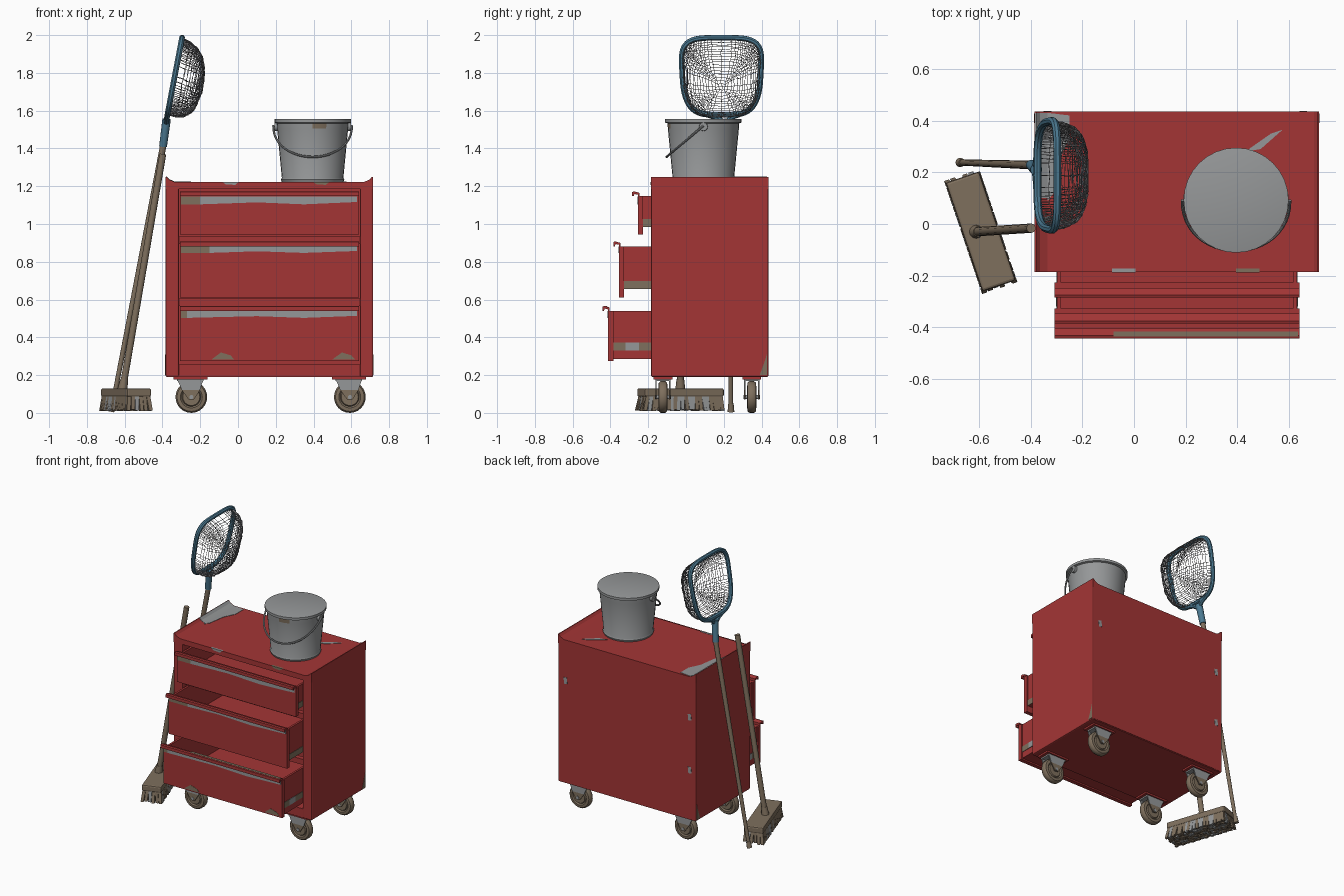
import bpy, bmesh, math, random
from mathutils import Vector, Matrix

if "Cube" in bpy.data.objects:
    bpy.data.objects.remove(bpy.data.objects["Cube"])

random.seed(4)


def material(name, rgb):
    m = bpy.data.materials.new(name)
    m.diffuse_color = (*rgb, 1)
    m.use_nodes = True
    m.node_tree.nodes["Principled BSDF"].inputs["Base Color"].default_value = m.diffuse_color
    return m


RED = material("red paint", (0.37, 0.036, 0.036))
STEEL = material("grey steel", (0.30, 0.31, 0.315))
WOOD = material("worn brown", (0.21, 0.16, 0.11))
TEAL = material("teal plastic", (0.07, 0.19, 0.28))
DARK = material("grey netting", (0.2, 0.2, 0.21))


def finish(name, bm, mats, smooth=False):
    bmesh.ops.recalc_face_normals(bm, faces=bm.faces)
    me = bpy.data.meshes.new(name)
    bm.to_mesh(me)
    bm.free()
    ob = bpy.data.objects.new(name, me)
    bpy.context.collection.objects.link(ob)
    for m in mats if isinstance(mats, list) else [mats]:
        me.materials.append(m)
    if smooth:
        shade(ob)
    return ob


def shade(ob):
    bpy.ops.object.select_all(action='DESELECT')
    ob.select_set(True)
    bpy.context.view_layer.objects.active = ob
    bpy.ops.object.shade_smooth_by_angle(angle=math.radians(40))


def box(name, x, y, z, mat, bevel=0, matrix=None):
    bm = bmesh.new()
    bmesh.ops.create_cube(bm, size=1)
    for v in bm.verts:
        v.co = [a[0] + (c + 0.5) * (a[1] - a[0]) for a, c in zip((x, y, z), v.co)]
    if bevel:
        bmesh.ops.bevel(bm, geom=bm.edges[:], offset=bevel, segments=2, profile=0.5, affect='EDGES')
    if matrix:
        bm.transform(matrix)
    return finish(name, bm, mat)


def prism(name, pts, axis, a, b, mat):
    """Extrude a 2D outline along one axis; the other two axes keep x, y, z order."""
    bm = bmesh.new()
    place = lambda p, t: {'x': (t, *p), 'y': (p[0], t, p[1]), 'z': (*p, t)}[axis]
    lo = [bm.verts.new(place(p, a)) for p in pts]
    hi = [bm.verts.new(place(p, b)) for p in pts]
    bm.faces.new(lo)
    bm.faces.new(hi)
    for i in range(len(pts)):
        j = (i + 1) % len(pts)
        bm.faces.new((lo[i], lo[j], hi[j], hi[i]))
    return finish(name, bm, mat)


def lathe(name, prof, mats, seg, matrix, rule=None):
    bm = bmesh.new()
    vs = [bm.verts.new((r, 0, h)) for r, h in prof]
    es = [bm.edges.new(p) for p in zip(vs, vs[1:])]
    bmesh.ops.spin(bm, geom=vs + es, axis=(0, 0, 1), cent=(0, 0, 0), angle=2 * math.pi, steps=seg)
    bmesh.ops.remove_doubles(bm, verts=bm.verts, dist=1e-4)
    if rule:
        for f in bm.faces:
            f.material_index = rule(f.calc_center_median())
    bm.transform(matrix)
    return finish(name, bm, mats, True)


def rod(name, p, q, r0, r1, mat, seg=12):
    p, q = Vector(p), Vector(q)
    bm = bmesh.new()
    rot = (q - p).to_track_quat('Z', 'Y').to_matrix().to_4x4()
    bmesh.ops.create_cone(bm, cap_ends=True, segments=seg, radius1=r0, radius2=r1, depth=(q - p).length,
                          matrix=Matrix.Translation((p + q) / 2) @ rot)
    return finish(name, bm, mat, True)


def tube(name, pts, r, mat, cyclic=False):
    cu = bpy.data.curves.new(name, 'CURVE')
    cu.dimensions = '3D'
    cu.bevel_depth, cu.bevel_resolution = r, 2
    cu.use_fill_caps = True
    sp = cu.splines.new('POLY')
    sp.points.add(len(pts) - 1)
    for s, p in zip(sp.points, pts):
        s.co = (*p, 1)
    sp.use_cyclic_u = cyclic
    ob = bpy.data.objects.new(name, cu)
    bpy.context.collection.objects.link(ob)
    cu.materials.append(mat)
    bpy.ops.object.select_all(action='DESELECT')
    ob.select_set(True)
    bpy.context.view_layer.objects.active = ob
    bpy.ops.object.convert(target='MESH')
    shade(bpy.context.view_layer.objects.active)


# Cabinet carcass, open at the front
L, R, F, B = -0.384, 0.716, -0.185, 0.436
IL, IR = -0.312, 0.645
box("left_side", (L, IL), (F, B), (0.19, 1.21), RED, 0.008)
box("right_side", (IR, R), (F, B), (0.19, 1.21), RED, 0.008)
box("back_panel", (L + 0.01, R - 0.01), (B - 0.03, B), (0.195, 1.2), RED)
box("bottom_panel", (L + 0.01, R - 0.01), (F + 0.004, B - 0.004), (0.19, 0.255), RED)
prism("top_panel", [(L, 1.185), (L, 1.25), (L + 0.006, 1.25), (L + 0.02, 1.235), (L + 0.05, 1.222),
                    (R - 0.05, 1.222), (R - 0.02, 1.235), (R - 0.006, 1.25), (R, 1.25), (R, 1.185)],
      'y', F, B, RED)
for i, z in enumerate((0.565, 0.895)):
    box(f"drawer_rail_{i}", (IL, IR), (F + 0.015, F + 0.05), (z, z + 0.04), RED)

# Drawers: front depth, bottom, plate top, box bottom
for n, (yf, zb, zt, zbox) in enumerate([(-0.255, 0.945, 1.147, 0.985), (-0.355, 0.61, 0.882, 0.655),
                                        (-0.412, 0.275, 0.54, 0.285)]):
    d = f"drawer_{n + 1}_"
    x0, x1, yb = -0.307, 0.64, 0.3
    box(d + "front", (x0, x1), (yf, yf + 0.028), (zb, zt), RED)
    box(d + "left", (x0 + 0.01, x0 + 0.025), (yf + 0.02, yb), (zbox, zt), RED)
    box(d + "right", (x1 - 0.025, x1 - 0.01), (yf + 0.02, yb), (zbox, zt), RED)
    box(d + "back", (x0 + 0.01, x1 - 0.01), (yb, yb + 0.015), (zbox, zt), RED)
    box(d + "bottom", (x0 + 0.01, x1 - 0.01), (yf + 0.02, yb), (zbox, zbox + 0.015), RED)
    prism(d + "handle_lip", [(yf + 0.008, zt - 0.005), (yf + 0.008, zt + 0.018), (yf - 0.02, zt + 0.026),
                             (yf - 0.03, zt + 0.022), (yf - 0.03, zt), (yf - 0.022, zt),
                             (yf - 0.018, zt + 0.012), (yf, zt + 0.008), (yf, zt - 0.005)], 'x', x0, x1, RED)
    # worn strip below the lip
    h, xs, zs = (0.042, 0.034, 0.036)[n], (-0.2, -0.15, -0.27)[n], zt - 0.001
    box(d + "strip_brown", (x0 + 0.004, xs), (yf - 0.003, yf), (zs - h, zs), WOOD)
    prism(d + "strip_grey", [(xs, zs), (x1 - 0.01, zs), (x1 - 0.01, zs - h * 0.7), (0.35, zs - h),
                             (0.1, zs - h * 0.75), (xs, zs - h)], 'y', yf - 0.003, yf, STEEL)
    # runners on the outer sides
    zr = 0.33 if n == 2 else zbox
    for s, x in (("left", x0 + 0.007), ("right", x1 - 0.01)):
        box(d + s + "_runner", (x, x + 0.003), (yf + 0.028, F + 0.02), (zr, zr + 0.042), WOOD)
        if n == 2:
            box(d + s + "_bare_runner", (x - 0.001, x + 0.004), (-0.32, -0.25), (zr, zr + 0.042), STEEL)
box("lip_wear", (-0.08, 0.635), (-0.435, -0.415), (0.563, 0.5665), WOOD)

# Chipped paint
prism("top_chip_corner", [(L + 0.05, 0.09), (-0.31, 0.12), (-0.29, 0.25), (-0.25, 0.33), (-0.25, 0.42),
                          (L + 0.05, 0.43)], 'z', 1.22, 1.2245, STEEL)
prism("side_lip_chip", [(L + 0.002, 1.25), (L + 0.007, 1.252), (L + 0.021, 1.237), (L + 0.05, 1.2245),
                        (L + 0.05, 1.222), (L + 0.02, 1.235)], 'y', 0.1, 0.43, STEEL)
prism("top_chip_streak", [(0.43, 0.28), (0.49, 0.29), (0.575, 0.365), (0.53, 0.35)], 'z', 1.22, 1.2245, STEEL)
for nm, x, m in (("grey", -0.04, STEEL), ("brown", 0.44, WOOD)):
    prism("edge_chip_" + nm, [(x - 0.025, 1.21), (x + 0.025, 1.207), (x + 0.045, 1.2235), (x - 0.045, 1.2235)],
          'y', F - 0.002, F + 0.012, m)
for i, x in enumerate((-0.08, 0.56)):
    prism(f"drawer_chip_{i}", [(x - 0.06, 0.283), (x + 0.06, 0.283), (x + 0.04, 0.305), (x - 0.01, 0.32)],
          'y', -0.414, -0.41, WOOD)
for s, x in (("left", L), ("right", R)):
    prism(s + "_corner_rust", [(0.39, 0.2), (0.428, 0.2), (0.428, 0.31), (0.412, 0.26)], 'x', x - 0.002, x + 0.002, WOOD)
for i, (x, z) in enumerate(((-0.335, 0.93), (-0.335, 0.55), (0.655, 0.93))):
    prism(f"back_chip_{i}", [(x - 0.015, z - 0.02), (x + 0.01, z - 0.025), (x + 0.015, z + 0.02), (x - 0.01, z + 0.025)],
          'y', B - 0.002, B + 0.002, STEEL)

# Casters
half = [(0, 0.024), (0.045, 0.024), (0.05, 0.016), (0.058, 0.024), (0.076, 0.022), (0.084, 0.012)]
wheel = half + [(r, -h) for r, h in reversed(half)]
for i, (x, y) in enumerate([(cx, cy) for cx in (-0.247, 0.592) for cy in (-0.122, 0.348)]):
    c = f"caster_{i}_"
    lathe(c + "wheel", wheel, WOOD, 24, Matrix.Translation((x, y, 0.084)) @ Matrix.Rotation(math.pi / 2, 4, 'X'))
    box(c + "plate", (x - 0.095, x + 0.085), (y - 0.05, y + 0.05), (0.178, 0.192), RED)
    box(c + "crown", (x - 0.075, x + 0.065), (y - 0.04, y + 0.04), (0.168, 0.18), STEEL)
    for s in (-1, 1):
        prism(c + f"fork_{s}", [(x - 0.075, 0.178), (x + 0.065, 0.178), (x + 0.045, 0.12), (x - 0.05, 0.12)],
              'y', y + s * 0.033, y + s * 0.04, STEEL)
        prism(c + f"fork_leg_{s}", [(x - 0.05, 0.12), (x + 0.045, 0.12), (x + 0.014, 0.07), (x - 0.014, 0.07)],
              'y', y + s * 0.033, y + s * 0.04, WOOD)
    rod(c + "axle", (x, y - 0.043, 0.084), (x, y + 0.043, 0.084), 0.011, 0.011, STEEL)

# Bucket with closed top, a rust spot below the rim, and a hanging bail
bx, by = 0.395, 0.092
lathe("bucket", [(0, 1.222), (0.163, 1.222), (0.168, 1.235), (0.163, 1.245), (0.188, 1.505), (0.19, 1.533),
                 (0.203, 1.537), (0.203, 1.555), (0.197, 1.557), (0, 1.557)], [STEEL, WOOD], 32,
      Matrix.Translation((bx, by, 0)), lambda c: int(1.51 < c.z < 1.534 and c.y < 0 and 0 < c.x < 0.075))
for s in (-1, 1):
    rod(f"bucket_ear_{s}", (bx + s * 0.182, by, 1.515), (bx + s * 0.203, by, 1.515), 0.024, 0.022, STEEL)
bail = []
for i in range(25):
    a = math.pi * i / 24
    k = math.sin(a) ** 0.9
    bail.append((bx + 0.208 * math.cos(a), by - 0.195 * k, 1.52 - 0.165 * k))
tube("bucket_bail", bail, 0.006, STEEL)

# Broom
M = Matrix.Translation((-0.593, -0.029, 0)) @ Matrix.Rotation(math.atan2(-0.415, 0.14), 4, 'Z')
box("broom_head", (-0.222, 0.222), (-0.068, 0.068), (0.085, 0.13), WOOD, 0.01, M)
bm = bmesh.new()
corners = ((-1, -1), (1, -1), (1, 1), (-1, 1))
for i in range(22):
    for j in range(6):
        x, y = -0.203 + 0.406 * i / 21, -0.053 + 0.106 * j / 5
        top = Vector((x, y, 0.09))
        bot = Vector((x * 1.07 + random.uniform(-.006, .006), y * 1.18, random.uniform(0.01, 0.018)))
        ring = [[bm.verts.new(c + Vector((dx * w, dy * w, 0))) for dx, dy in corners]
                for c, w in ((top, 0.0105), (bot, 0.0095))]
        fs = [bm.faces.new(ring[1])]
        fs += [bm.faces.new((ring[0][k], ring[0][k - 1], ring[1][k - 1], ring[1][k])) for k in range(4)]
        grey = int(random.random() < 0.25)
        for f in fs:
            f.material_index = grey
bm.transform(M)
finish("broom_bristles", bm, [WOOD, STEEL])
rod("broom_socket", (-0.612, -0.03, 0.12), (-0.602, -0.03, 0.18), 0.027, 0.02, WOOD)
rod("broom_handle", (-0.61, -0.03, 0.13), (-0.398, -0.016, 1.37), 0.018, 0.018, WOOD)

# Net on a pole
rod("net_pole", (-0.67, 0.238, 0.012), (-0.393, 0.228, 1.43), 0.012, 0.017, WOOD)
rod("net_pole_end", (-0.673, 0.238, 0.006), (-0.664, 0.238, 0.05), 0.018, 0.014, WOOD)
rod("net_socket", (-0.397, 0.228, 1.41), (-0.378, 0.21, 1.555), 0.021, 0.023, TEAL)


def rim(a, k=1.0):
    """Point on the rounded net outline, scaled by k about its centre."""
    c, s = math.cos(a), math.sin(a)
    sz = math.copysign(abs(s) ** (0.45 if s > 0 else 0.75), s)
    sy = math.copysign(abs(c) ** 0.5, c) * (0.207 + 0.012 * sz)
    z = 0.204 * sz * k
    return Vector((-0.335 + 0.19 * z, 0.188 + sy * k, 1.782 + z))


tube("net_frame", [rim(2 * math.pi * i / 56) for i in range(56)], 0.0155, TEAL, True)
for s, a in (("left", -2.05), ("right", -1.1)):
    tube(f"net_yoke_{s}", [(-0.381, 0.212, 1.53), (-0.376, 0.205 + 0.3 * (rim(a).y - 0.205), 1.565), rim(a)], 0.015, TEAL)

# Netting bag: square grid wrapped into the frame, turned into strands
N = 34
bm = bmesh.new()
grid = []
for i in range(N + 1):
    for j in range(N + 1):
        u, v = 2 * i / N - 1, 2 * j / N - 1
        r = max(abs(u), abs(v))
        k = math.sin(r * math.pi / 2)
        depth = max(0, math.cos(r * math.pi / 2)) ** 0.5
        p = rim(math.atan2(v, u), k * (1 - 0.12 * depth)) if r else rim(0, 0)
        p += Vector((0.148, 0, -0.055)) * depth
        if r < 1:
            p += Vector([random.uniform(-0.004, 0.004) for _ in range(3)])
        grid.append(bm.verts.new(p))
for i in range(N):
    for j in range(N):
        a = i * (N + 1) + j
        bm.faces.new((grid[a], grid[a + 1], grid[a + N + 2], grid[a + N + 1]))
net = finish("net_bag", bm, DARK)
w = net.modifiers.new("strands", 'WIREFRAME')
w.thickness = 0.004
w.use_even_offset = False
